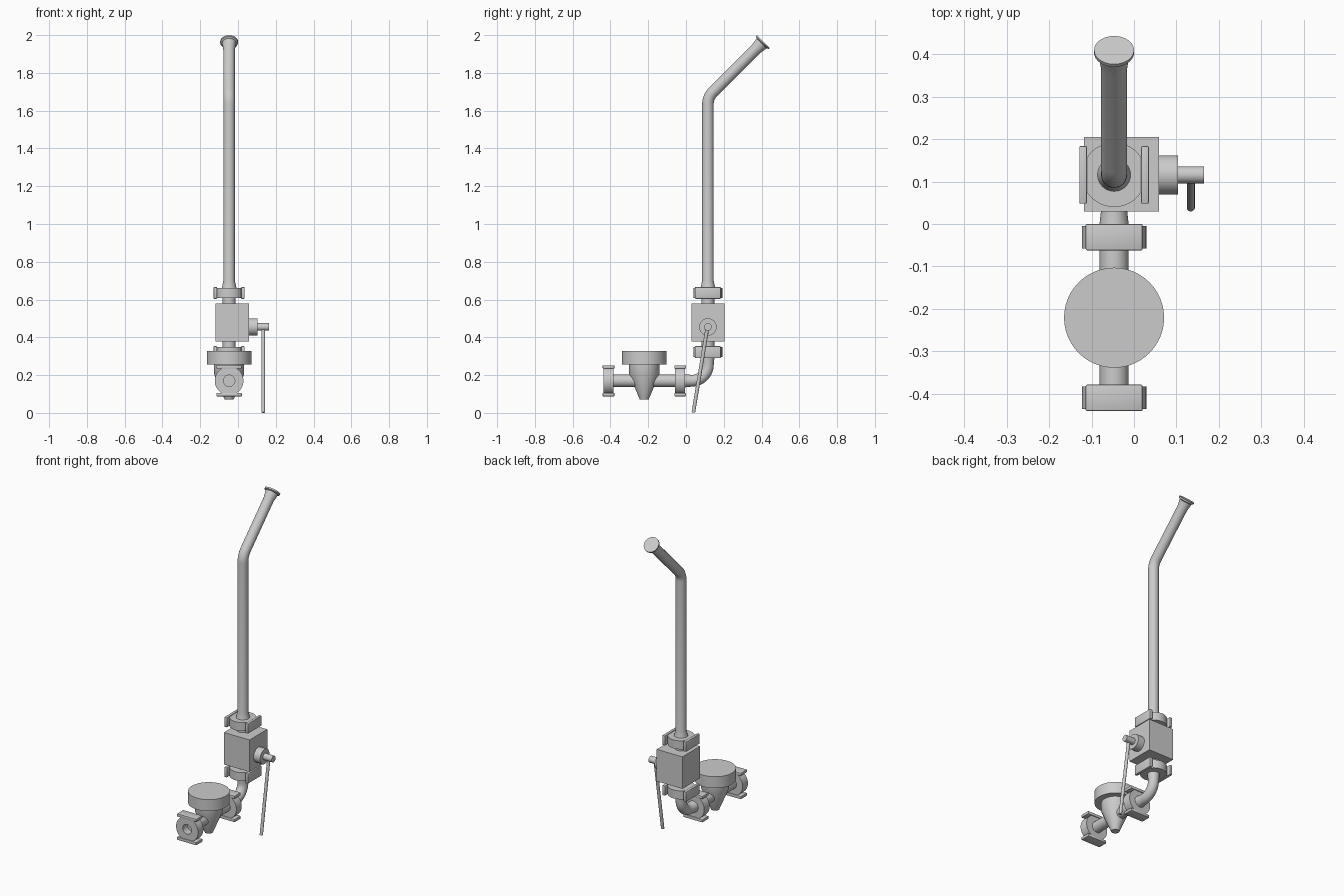
import bpy, bmesh, math
from mathutils import Vector

if "Cube" in bpy.data.objects:
    bpy.data.objects.remove(bpy.data.objects["Cube"])

X = -0.047          # common centre plane of the pipework
Y_RISER = 0.116     # riser axis
Y_POT = -0.221      # funnel axis
Z_PIPE = 0.17       # horizontal pipe axis
SEG = 48


def finish(bm, name, smooth=True):
    bmesh.ops.recalc_face_normals(bm, faces=bm.faces)
    me = bpy.data.meshes.new(name)
    bm.to_mesh(me)
    bm.free()
    ob = bpy.data.objects.new(name, me)
    bpy.context.collection.objects.link(ob)
    if smooth:
        bpy.ops.object.select_all(action='DESELECT')
        ob.select_set(True)
        bpy.context.view_layer.objects.active = ob
        bpy.ops.object.shade_smooth_by_angle(angle=math.radians(30))
    return ob


def sweep(name, stations):
    """Rings of (centre, axis, radius) joined into a capped tube."""
    bm = bmesh.new()
    rings = []
    for c, axis, r in stations:
        q = Vector((0, 0, 1)).rotation_difference(Vector(axis).normalized())
        rings.append([bm.verts.new(Vector(c) + q @ Vector((r * math.cos(a), r * math.sin(a), 0)))
                      for a in (2 * math.pi * i / SEG for i in range(SEG))])
    for a, b in zip(rings, rings[1:]):
        for i in range(SEG):
            j = (i + 1) % SEG
            bm.faces.new((a[i], a[j], b[j], b[i]))
    bm.faces.new(rings[0])
    bm.faces.new(rings[-1])
    return finish(bm, name)


def lathe(name, base, axis, profile):
    """Profile of (radius, distance along axis) from base."""
    d = Vector(axis).normalized()
    return sweep(name, [(Vector(base) + d * h, d, r) for r, h in profile])


def rod(name, a, b, r):
    d = Vector(b) - Vector(a)
    return lathe(name, a, d, [(r, 0), (r, d.length)])


def box(name, centre, size, bevel=0.0):
    bm = bmesh.new()
    bmesh.ops.create_cube(bm, size=1)
    for v in bm.verts:
        v.co = Vector([v.co[i] * size[i] + centre[i] for i in range(3)])
    if bevel:
        bmesh.ops.bevel(bm, geom=bm.edges[:], offset=bevel, segments=2, profile=0.5, affect='EDGES')
    return finish(bm, name, bool(bevel))


def clamp(name, centre, vertical, open_end=False):
    """Round collar with two flat jaw plates on opposite sides."""
    axis = Vector((0, 0, 1)) if vertical else Vector((0, 1, 0))
    c = Vector(centre)
    profile = [(0.076, 0), (0.076, 0.053)]
    if open_end:
        profile = [(0.03, 0.047), (0.03, 0)] + profile
    lathe(name + "_collar", c - axis * 0.0265, axis, profile)
    side = Vector((1, 0, 0)) if vertical else Vector((0, 0, 1))
    size = (0.018, 0.136, 0.062) if vertical else (0.134, 0.062, 0.018)
    for s, tag in ((-1, "a"), (1, "b")):
        box(f"{name}_jaw_{tag}", c + side * (s * 0.073), size, 0.003)


# Horizontal inlet: pipe and clamps
clamp("inlet_clamp", (X, -0.41, Z_PIPE), False, True)
rod("inlet_pipe", (X, -0.386, Z_PIPE), (X, -0.03, Z_PIPE), 0.034)
clamp("elbow_clamp", (X, -0.031, Z_PIPE), False)

# Funnel pot
lathe("funnel_pot", (X, Y_POT, 0.072), (0, 0, 1),
      [(0.024, 0), (0.08, 0.134), (0.08, 0.184), (0.118, 0.184), (0.118, 0.256)])

# Elbow with tapered ferrules at both ends
R = 0.086
arc = []
for i in range(17):
    t = math.radians(90 * i / 16)
    arc.append(((X, Y_RISER - R + R * math.sin(t), Z_PIPE + R - R * math.cos(t)),
                (0, math.cos(t), math.sin(t)), 0.031))
sweep("elbow", [((X, -0.015, Z_PIPE), (0, 1, 0), 0.036)] + arc
      + [((X, Y_RISER, 0.31), (0, 0, 1), 0.036)])

# Valve with its clamps, stubs, stem and lever
clamp("lower_valve_clamp", (X, Y_RISER, 0.322), True)
rod("lower_stub", (X, Y_RISER, 0.33), (X, Y_RISER, 0.39), 0.034)
box("valve_body", (-0.0295, 0.1175, 0.479), (0.177, 0.175, 0.2))
rod("upper_stub", (X, Y_RISER, 0.57), (X, Y_RISER, 0.63), 0.034)
clamp("upper_valve_clamp", (X, Y_RISER, 0.635), True)
lathe("valve_stem", (0.05, Y_RISER, 0.455), (1, 0, 0),
      [(0.046, 0), (0.046, 0.054), (0.02, 0.054), (0.02, 0.115)])
rod("lever", (0.134, 0.113, 0.45), (0.134, 0.039, 0.002), 0.0095)

# Riser: ferrule, straight run, 45 degree bend and flared end
B, Z_BEND, tan_len = 0.09, 1.672, 0.09 * math.tan(math.radians(22.5))
riser = [((X, Y_RISER, 0.65), (0, 0, 1), 0.042), ((X, Y_RISER, 0.665), (0, 0, 1), 0.038),
         ((X, Y_RISER, 0.70), (0, 0, 1), 0.0305)]
for i in range(9):
    t = math.radians(45 * i / 8)
    riser.append(((X, Y_RISER + B - B * math.cos(t), Z_BEND - tan_len + B * math.sin(t)),
                  (0, math.sin(t), math.cos(t)), 0.0305))
s = math.sqrt(0.5)
for r, d in ((0.0305, 0.355), (0.037, 0.402), (0.047, 0.407), (0.047, 0.416)):
    riser.append(((X, Y_RISER + s * d, Z_BEND + s * d), (0, s, s), r))
sweep("riser_pipe", riser)
